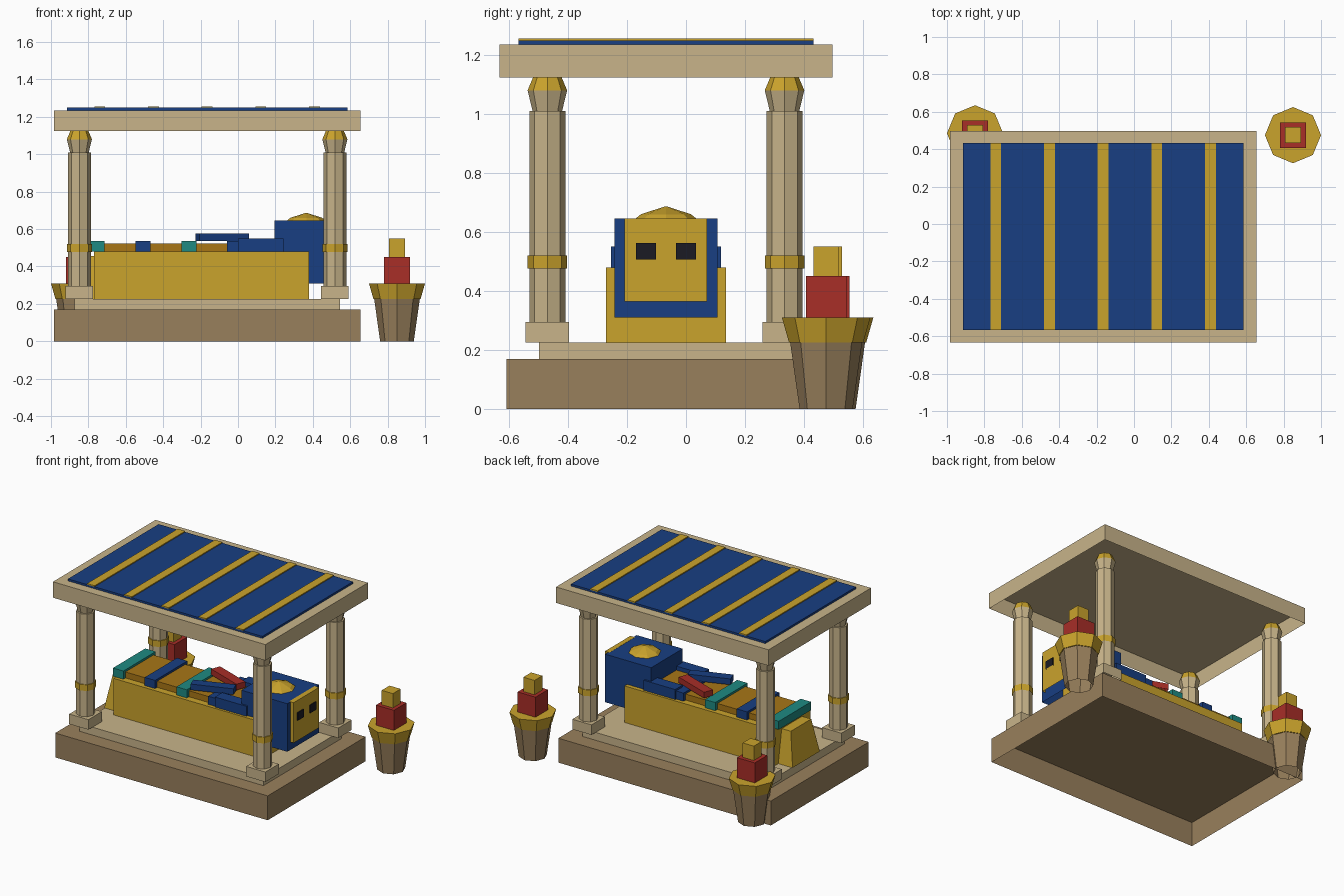
import bpy
import bmesh
from mathutils import Matrix, Vector

old = bpy.data.objects.get("Cube")
if old:
    bpy.data.objects.remove(old, do_unlink=True)


def linear(c):
    c /= 255
    return c / 12.92 if c <= 0.04045 else ((c + 0.055) / 1.055) ** 2.4


def material(name, r, g, b):
    m = bpy.data.materials.new(name)
    m.use_nodes = True
    colour = (linear(r), linear(g), linear(b), 1)
    m.diffuse_color = colour
    bsdf = m.node_tree.nodes["Principled BSDF"]
    bsdf.inputs["Base Color"].default_value = colour
    bsdf.inputs["Roughness"].default_value = 0.9
    return m


stone = material("pale stone", 200, 180, 138)
earth = material("brown stone", 153, 128, 92)
gold = material("gold", 202, 163, 44)
bronze = material("dark gold", 168, 118, 22)
blue = material("royal blue", 24, 62, 130)
teal = material("teal", 30, 138, 130)
red = material("brick red", 168, 46, 39)
black = material("charcoal", 27, 27, 36)


def finish(name, bm, mat):
    """Open the underside, as every part is a shell resting on something."""
    bm.normal_update()
    under = [f for f in bm.faces if f.normal.z < -0.99]
    bmesh.ops.delete(bm, geom=under, context='FACES')
    mesh = bpy.data.meshes.new(name)
    bm.to_mesh(mesh)
    bm.free()
    mesh.materials.append(mat)
    ob = bpy.data.objects.new(name, mesh)
    bpy.context.collection.objects.link(ob)
    return ob


def box(name, mat, x, y, z, turn=0.0):
    """Box from (min, max) pairs, optionally turned about its own upright axis."""
    bm = bmesh.new()
    size = Vector((x[1] - x[0], y[1] - y[0], z[1] - z[0]))
    centre = Vector((sum(x) / 2, sum(y) / 2, sum(z) / 2))
    place = Matrix.Translation(centre) @ Matrix.Rotation(turn, 4, 'Z') @ Matrix.Diagonal(size).to_4x4()
    bmesh.ops.create_cube(bm, size=1, matrix=place)
    return finish(name, bm, mat)


def slab(name, mat, cx, cy, hx, hy, z0, z1, turn=0.0):
    return box(name, mat, (cx - hx, cx + hx), (cy - hy, cy + hy), (z0, z1), turn)


def frustum(name, mat, x, y, z0, z1, r0, r1):
    bm = bmesh.new()
    bmesh.ops.create_cone(bm, cap_ends=True, segments=8, radius1=r0, radius2=r1, depth=z1 - z0,
                          matrix=Matrix.Translation((x, y, (z0 + z1) / 2)))
    return finish(name, bm, mat)


CX, CY = -0.165, -0.068  # centre of the pavilion

# Platform
slab("base_platform", earth, CX, CY, 0.82, 0.54, 0, 0.17)
slab("upper_step", stone, CX, CY, 0.71, 0.43, 0.17, 0.225)

# Columns
for sx, side in ((-1, "right"), (1, "left")):
    for sy, end in ((-1, "front"), (1, "back")):
        x, y = CX + sx * 0.683, CY + sy * 0.402
        tag = end + "_" + side
        slab("pedestal_" + tag, stone, x, y, 0.074, 0.074, 0.225, 0.295)
        frustum("shaft_" + tag, stone, x, y, 0.295, 1.01, 0.061, 0.061)
        frustum("band_" + tag, gold, x, y, 0.477, 0.52, 0.067, 0.067)
        frustum("capital_" + tag, stone, x, y, 1.01, 1.08, 0.05, 0.067)
        frustum("capital_top_" + tag, gold, x, y, 1.08, 1.125, 0.067, 0.048)

# Roof with striped cloth
slab("roof_slab", stone, CX, CY, 0.82, 0.565, 1.124, 1.235)
slab("roof_cloth", blue, CX, CY, 0.75, 0.5, 1.235, 1.249)
for i in range(-2, 3):
    slab("cloth_stripe", gold, CX + i * 0.287, CY, 0.029, 0.5, 1.248, 1.256)

# Coffin body and tapered foot
slab("coffin_body", gold, -0.195, CY, 0.575, 0.203, 0.225, 0.48)
foot = box("coffin_foot", gold, (-0.88, -0.76), (CY - 0.15, CY + 0.15), (0.225, 0.455))
for v in foot.data.vertices:
    if v.co.z > 0.4:
        v.co.y = CY + (v.co.y - CY) * 0.75
        if v.co.x < -0.8:
            v.co.x += 0.04

# Lid with wrapped bands
slab("coffin_lid", bronze, -0.195, CY, 0.57, 0.155, 0.48, 0.522)
for i in range(4):
    slab("lid_band", blue if i % 2 else teal, -0.753 + i * 0.245, CY, 0.04, 0.178, 0.479, 0.537)

# Crossed sceptres and shoulder lappets
for s, mat in ((-1, blue), (1, red)):
    slab("sceptre", mat, -0.085, CY + s * 0.082, 0.14, 0.034, 0.535, 0.576, -s * 0.35)
    slab("shoulder_lappet", blue, 0.122, CY + s * 0.146, 0.122, 0.041, 0.47, 0.55)

# Head, face plate, eyes and cap
box("head_cloth", blue, (0.195, 0.55), (CY - 0.174, CY + 0.174), (0.31, 0.645))
box("face_plate", gold, (0.54, 0.575), (CY - 0.14, CY + 0.14), (0.365, 0.646))
for s in (-1, 1):
    slab("eye", black, 0.577, CY + s * 0.068, 0.004, 0.034, 0.507, 0.563)
frustum("cap_rim", gold, 0.365, CY, 0.644, 0.66, 0.105, 0.085)
frustum("cap_dome", gold, 0.365, CY, 0.66, 0.686, 0.085, 0.005)

# Offering planters
for x, y in ((0.85, 0.475), (-0.85, 0.485)):
    frustum("planter_pot", earth, x, y, 0, 0.226, 0.09, 0.122)
    frustum("planter_rim", gold, x, y, 0.226, 0.31, 0.126, 0.15)
    slab("offering_box", red, x, y, 0.069, 0.069, 0.31, 0.45)
    slab("offering_top", gold, x, y, 0.043, 0.043, 0.45, 0.55)
